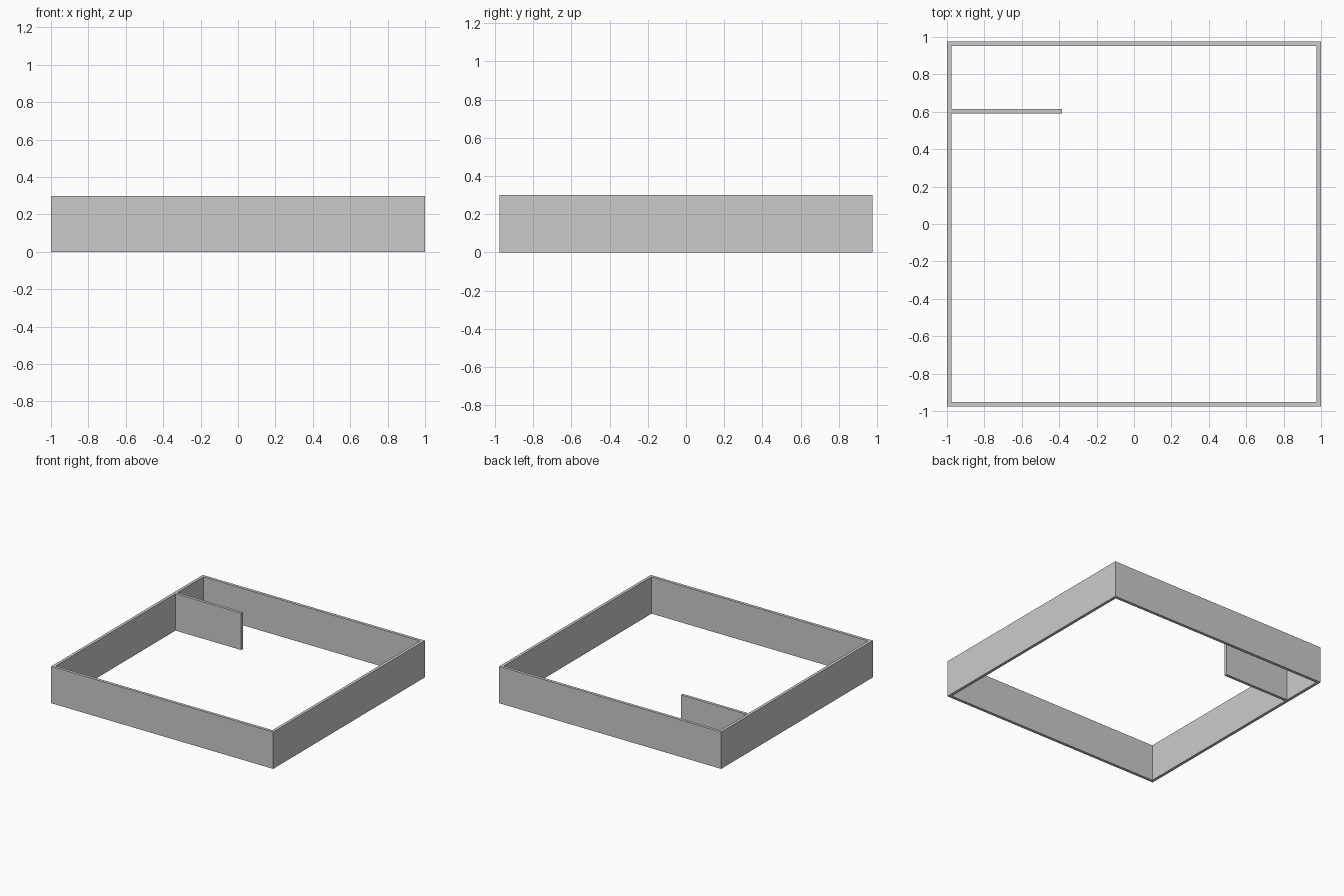
import bpy

if "Cube" in bpy.data.objects:
    bpy.data.objects.remove(bpy.data.objects["Cube"])

T, H = 0.024, 0.30      # wall thickness and height
X, Y = 1.0, 0.975       # outer half sizes


def wall(name, x0, x1, y0, y1):
    bpy.ops.mesh.primitive_cube_add(size=1, location=((x0 + x1) / 2, (y0 + y1) / 2, H / 2))
    ob = bpy.context.object
    ob.name = name
    ob.scale = (x1 - x0, y1 - y0, H)
    bpy.ops.object.transform_apply(location=False, rotation=False, scale=True)
    return ob


# Side walls run the full depth
wall("left_wall", -X, -X + T, -Y, Y)
wall("right_wall", X - T, X, -Y, Y)

# Front and back walls fit between them
wall("front_wall", -X + T, X - T, -Y, -Y + T)
wall("back_wall", -X + T, X - T, Y - T, Y)

# Short partition off the left wall
wall("partition_wall", -X + T, -0.385, 0.602 - T / 2, 0.602 + T / 2)
